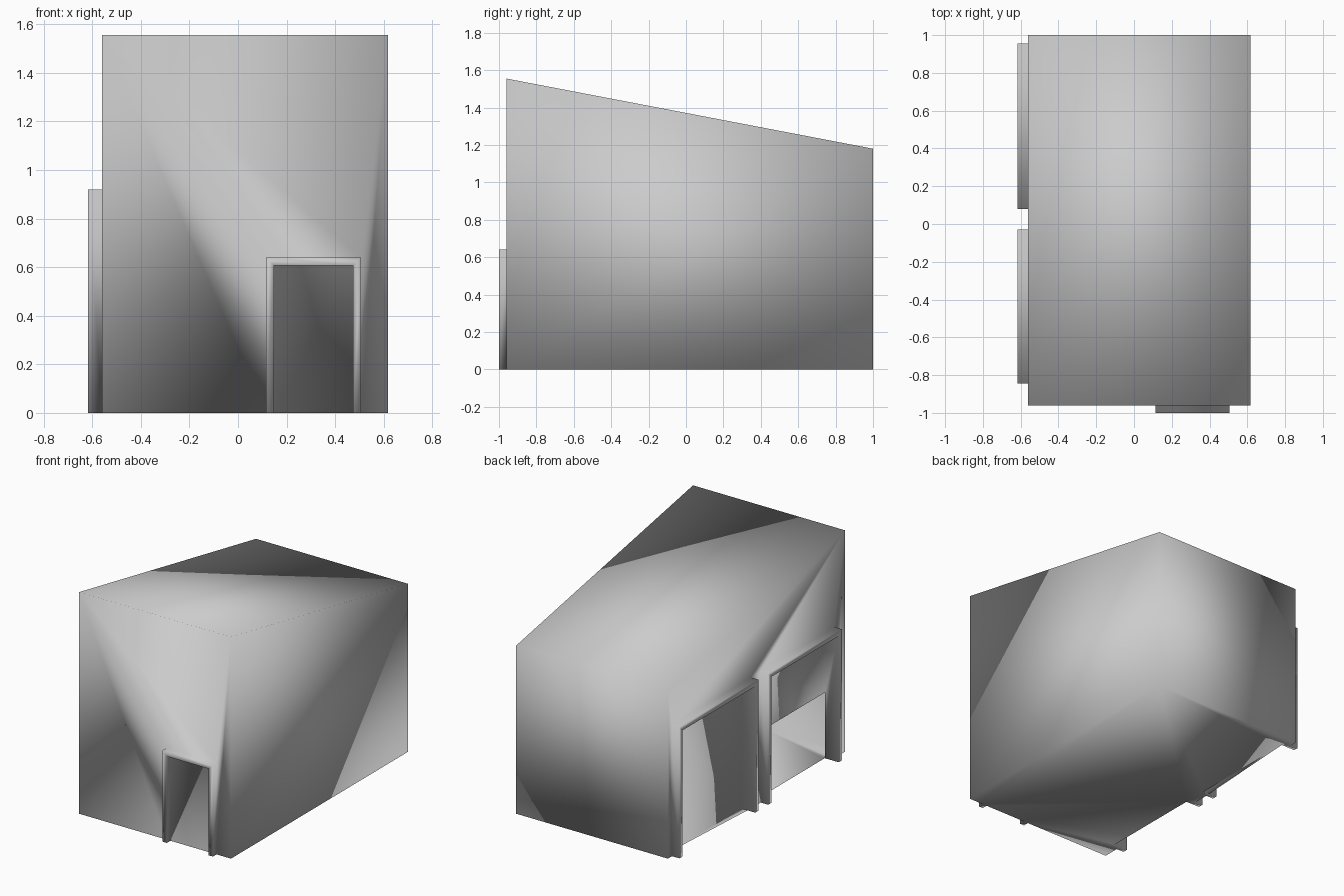
import bpy
import bmesh

if "Cube" in bpy.data.objects:
    bpy.data.objects.remove(bpy.data.objects["Cube"])

X0, X1 = -0.56, 0.6175      # left and right walls
Y0, Y1 = -0.96, 1.0         # front and back walls
HF, HB = 1.555, 1.18        # roof height at front and back

bm = bmesh.new()


def face(*vs):
    return bm.faces.new(vs)


def doorway(a0, a1, top, w, place, out, recess=0.0, gap=0.0):
    """Raised upside-down U trim with a recessed door panel.
    place(a, z, d) maps to 3D, d being the distance out from the wall.
    gap is the opening under a half-raised door.
    Returns the outline left open in the wall and the points on the floor line."""
    outer = [(a0, 0), (a0, top), (a1, top), (a1, 0)]
    inner = [(a0 + w, 0), (a0 + w, top - w), (a1 - w, top - w), (a1 - w, 0)]
    ob, of = ([bm.verts.new(place(a, z, d)) for a, z in outer] for d in (0, out))
    ib, inf = ([bm.verts.new(place(a, z, d)) for a, z in inner] for d in (-recess, out))
    low = [ib[0], ib[3]]                                # lower corners of the panel
    if gap:
        low = [bm.verts.new(place(a, gap, -recess)) for a in (a0 + w, a1 - w)]
    for i in range(3):
        face(ob[i], ob[i + 1], of[i + 1], of[i])        # outside of the trim
        face(of[i], of[i + 1], inf[i + 1], inf[i])      # front of the trim
        reveal = [inf[i], inf[i + 1], ib[i + 1], ib[i]]  # inside of the trim
        if gap and i != 1:
            reveal.insert(3, low[0 if i == 0 else 1])
        face(*reveal)
    for i in (0, 3):
        face(ob[i], of[i], inf[i], ib[i])               # feet of the trim
    face(low[0], ib[1], ib[2], low[1])                  # door panel
    return ob, [ob[0], ib[0], ib[3], ob[3]]


# Front door and two garage doors, the front one half raised
front, front_floor = doorway(0.115, 0.506, 0.64, 0.033,
                             lambda a, z, d: (a, Y0 - d, z), 0.04)


def left_wall(a, z, d):
    return (X0 - d, a, z)


bay1, bay1_floor = doorway(-0.845, -0.03, 0.92, 0.035, left_wall, 0.0575, 0.05, 0.46)
bay2, bay2_floor = doorway(0.08, 0.955, 0.92, 0.035, left_wall, 0.0575, 0.05)

# Building shell with a sloping roof
side = [(Y0, 0), (Y1, 0), (Y1, HB), (Y0, HF)]
r = [bm.verts.new((X1, y, z)) for y, z in side]
l = [bm.verts.new((X0, y, z)) for y, z in side]
face(*r)                                              # right wall
face(l[0], *bay1, *bay2, l[1], l[2], l[3])            # left wall
face(l[0], *front, r[0], r[3], l[3])                  # front wall
face(r[1], l[1], l[2], r[2])                          # back wall
face(r[3], r[2], l[2], l[3])                          # roof
face(r[1], l[1], *reversed(bay2_floor))               # floor, rear half
face(l[0], *front_floor, r[0], r[1], bay2_floor[0],
     *reversed(bay1_floor))                           # floor, front half

bmesh.ops.recalc_face_normals(bm, faces=bm.faces)
for f in bm.faces:
    f.smooth = True
me = bpy.data.meshes.new("garage_building")
bm.to_mesh(me)
bm.free()
bpy.context.collection.objects.link(bpy.data.objects.new("garage_building", me))
